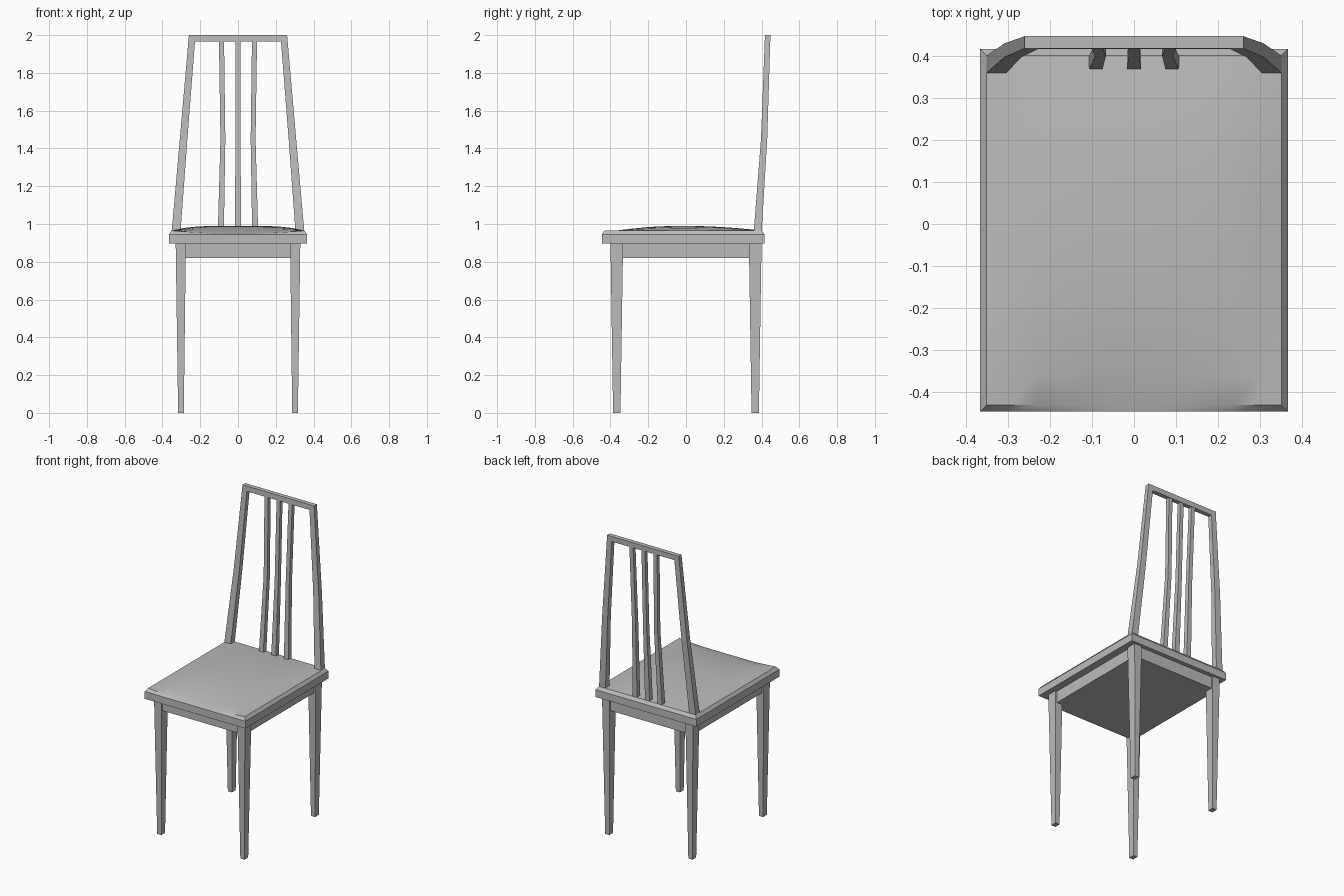
import bpy, bmesh, math

cube = bpy.data.objects.get("Cube")
if cube:
    bpy.data.objects.remove(cube, do_unlink=True)

grey = bpy.data.materials.new("plain_grey")
grey.use_nodes = True
GREY = (0.5, 0.5, 0.5, 1)
grey.diffuse_color = GREY
grey.node_tree.nodes["Principled BSDF"].inputs["Base Color"].default_value = GREY


def finish(name, bm):
    bmesh.ops.recalc_face_normals(bm, faces=bm.faces)
    mesh = bpy.data.meshes.new(name)
    bm.to_mesh(mesh)
    bm.free()
    mesh.materials.append(grey)
    obj = bpy.data.objects.new(name, mesh)
    bpy.context.collection.objects.link(obj)
    return obj


def bar(name, sections, side=1):
    """Skin a bar through rectangular sections (x0, x1, y0, y1, z)."""
    bm = bmesh.new()
    rings = [[bm.verts.new((side * x, y, z)) for x, y in
              ((x0, y0), (x1, y0), (x1, y1), (x0, y1))]
             for x0, x1, y0, y1, z in sections]
    for low, high in zip(rings, rings[1:]):
        for i in range(4):
            j = (i + 1) % 4
            bm.faces.new((low[i], low[j], high[j], high[i]))
    bm.faces.new(rings[0])
    bm.faces.new(rings[-1])
    return finish(name, bm)


# Seat: domed cushion top with a dipped front edge, chamfer and straight rim
HX, HY, CY, INSET = 0.366, 0.431, -0.015, 0.015
bm = bmesh.new()
bmesh.ops.create_grid(bm, x_segments=12, y_segments=12, size=1)
for v in bm.verts:
    u, w = v.co.x, v.co.y
    dome = 0.025 * (1 - u ** 4) * (1 - w ** 2)
    dip = 0.016 * (1 - u * u) * max(0, -w) ** 3
    v.co = (u * (HX - INSET), CY + w * (HY - INSET), 0.965 + dome - dip)
for f in bm.faces:
    f.smooth = True


def skirt(bm, grow, z):
    edges = [e for e in bm.edges if e.is_boundary]
    new = bmesh.ops.extrude_edge_only(bm, edges=edges)["geom"]
    for v in new:
        if isinstance(v, bmesh.types.BMVert):
            v.co.x *= grow[0]
            v.co.y = CY + (v.co.y - CY) * grow[1]
            v.co.z = z
        elif isinstance(v, bmesh.types.BMFace):
            v.smooth = False


skirt(bm, (HX / (HX - INSET), HY / (HY - INSET)), 0.945)
skirt(bm, (1, 1), 0.897)
bmesh.ops.holes_fill(bm, edges=[e for e in bm.edges if e.is_boundary], sides=0)
seat = finish("seat", bm)
bpy.context.view_layer.objects.active = seat
seat.select_set(True)
bpy.ops.object.shade_smooth_by_angle(angle=math.radians(25))

# Apron block under the seat
bar("apron", [(-0.318, 0.318, -0.388, 0.388, 0.82),
              (-0.318, 0.318, -0.388, 0.388, 0.9)])

# Tapered legs, back posts and outer slats, mirrored left and right
for side, label in ((1, "left"), (-1, "right")):
    bar(f"front_leg_{label}", [(0.287, 0.317, -0.386, -0.347, 0),
                               (0.276, 0.33, -0.4, -0.333, 0.9)], side)
    bar(f"back_leg_{label}", [(0.287, 0.317, 0.347, 0.386, 0),
                              (0.276, 0.33, 0.333, 0.4, 0.9)], side)
    bar(f"back_post_{label}", [(0.305, 0.352, 0.358, 0.4, 0.95),
                               (0.268, 0.308, 0.397, 0.43, 1.45),
                               (0.225, 0.26, 0.418, 0.447, 2)], side)
    bar(f"outer_slat_{label}", [(0.075, 0.107, 0.368, 0.4, 0.95),
                                (0.067, 0.093, 0.399, 0.427, 1.45),
                                (0.074, 0.101, 0.419, 0.444, 1.98)], side)

# Centre slat and top rail
bar("centre_slat", [(-0.017, 0.017, 0.368, 0.4, 0.95),
                    (-0.013, 0.013, 0.399, 0.427, 1.45),
                    (-0.013, 0.013, 0.419, 0.444, 1.98)])
bar("top_rail", [(-0.262, 0.262, 0.417, 0.446, 1.966),
                 (-0.26, 0.26, 0.418, 0.447, 2)])
